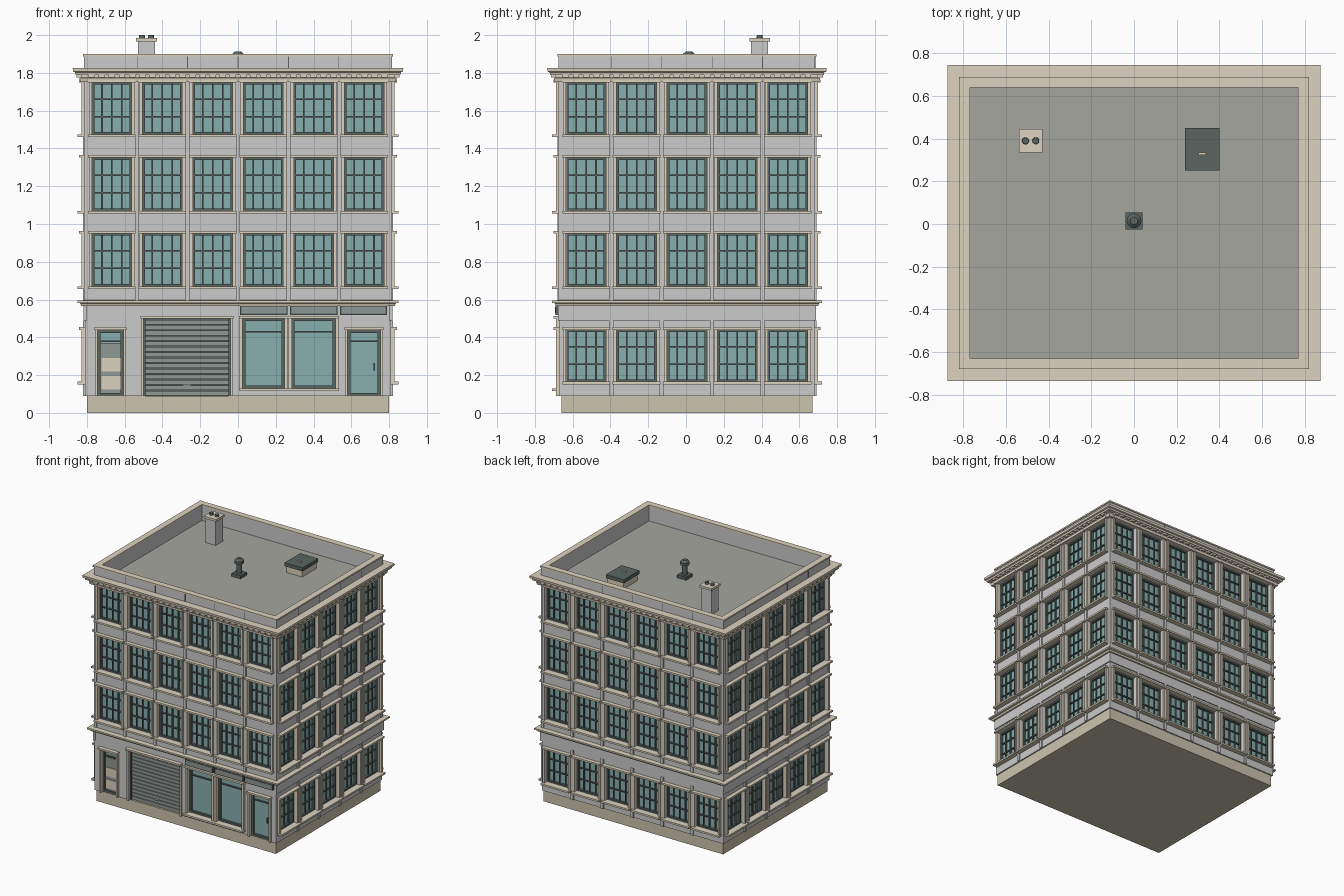
import bpy, bmesh
from mathutils import Matrix, Vector

if "Cube" in bpy.data.objects:
    bpy.data.objects.remove(bpy.data.objects["Cube"])

HX, HY, YC = 0.80, 0.665, 0.005          # wall half sizes and centre offset
BAY, ROOF = 0.267, 1.77

COL = {
    "tan": (0.72, 0.65, 0.52), "stone": (0.60, 0.55, 0.42),
    "dark": (0.10, 0.13, 0.12), "glass": (0.25, 0.43, 0.43),
    "roof": (0.37, 0.38, 0.34), "shutter": (0.28, 0.32, 0.31),
}
MATS = {}
for n, c in COL.items():
    MATS[n] = bpy.data.materials.new(n)
    MATS[n].diffuse_color = (*c, 1)
parts = {}


def bm_for(name, mat):
    if name not in parts:
        parts[name] = (bmesh.new(), mat)
    return parts[name][0]


def block(name, mat, a, b):
    """Axis-aligned box between two world corners."""
    a, b = Vector(a), Vector(b)
    s = b - a
    m = Matrix.Translation((a + b) / 2) @ Matrix.Diagonal((abs(s.x), abs(s.y), abs(s.z), 1))
    bmesh.ops.create_cube(bm_for(name, mat), size=1, matrix=m)


def cyl(name, mat, x, y, z0, z1, r1, r2, n=12):
    bmesh.ops.create_cone(bm_for(name, mat), cap_ends=True, segments=n, radius1=r1, radius2=r2,
                          depth=z1 - z0, matrix=Matrix.Translation((x, y, (z0 + z1) / 2)))


def face_pt(side, u, d, z):
    """Facade coordinates (along, outward, up) to world."""
    x, y = {"front": (u, -HY - d), "right": (HX + d, u),
            "back": (-u, HY + d), "left": (-HX - d, -u)}[side]
    return (x, y + YC, z)


def fbox(name, mat, side, u0, u1, d0, d1, z0, z1):
    block(name, mat, face_pt(side, u0, d0, z0), face_pt(side, u1, d1, z1))


def ring(name, mat, profile):
    """Mitred moulding: closed (outward, z) profile run round the building."""
    bm = bm_for(name, mat)
    rows = [[bm.verts.new((sx * (HX + d), sy * (HY + d) + YC, z))
             for sx, sy in ((-1, -1), (1, -1), (1, 1), (-1, 1))] for d, z in profile]
    for i, r in enumerate(rows):
        q = rows[(i + 1) % len(rows)]
        for k in range(4):
            j = (k + 1) % 4
            bm.faces.new((r[k], r[j], q[j], q[k]))


def wall(side, z0, z1, openings):
    """Wall slab left solid around rectangular openings."""
    h = HX + 0.01 if side in ("front", "back") else HY - 0.03
    cur = -h
    for u0, u1, a, b in sorted(openings):
        fbox("walls", None, side, cur, u0, -0.03, 0.01, z0, z1)
        if a > z0:
            fbox("walls", None, side, u0, u1, -0.03, 0.01, z0, a)
        if b < z1:
            fbox("walls", None, side, u0, u1, -0.03, 0.01, b, z1)
        cur = u1
    fbox("walls", None, side, cur, h, -0.03, 0.01, z0, z1)


def pane(side, u0, u1, z0, z1, cols=(), rows=(), b=0.012):
    """Glass, dark border and glazing bars at fractions of the opening."""
    fbox("window_glass", "glass", side, u0, u1, -0.034, -0.022, z0, z1)
    F = ("window_frames", "dark", side)
    for a, c in ((u0, u0 + b), (u1 - b, u1)):
        fbox(*F, a, c, -0.03, -0.004, z0, z1)
    for a, c in ((z0, z0 + b), (z1 - b, z1)):
        fbox(*F, u0 + b, u1 - b, -0.03, -0.004, a, c)
    for t in cols:
        u = u0 + t * (u1 - u0)
        fbox(*F, u - 0.004, u + 0.004, -0.03, -0.012, z0 + b, z1 - b)
    for t in rows:
        z = z0 + t * (z1 - z0)
        fbox(*F, u0 + b, u1 - b, -0.03, -0.010, z - 0.004, z + 0.004)


def casing(side, u0, u1, z0, z1, sill=True, w=0.017):
    C = ("window_casings", "tan", side)
    fbox(*C, u0 - w, u0, -0.02, 0.028, z0, z1)
    fbox(*C, u1, u1 + w, -0.02, 0.028, z0, z1)
    fbox("lintels", "tan", side, u0 - w - 0.004, u1 + w + 0.004, -0.02, 0.042, z1, z1 + 0.014)
    if sill:
        fbox("sills", "tan", side, u0 - w - 0.004, u1 + w + 0.004, -0.02, 0.05, z0 - 0.014, z0)


# Plinth, core and roof deck
block("plinth", "stone", (-HX, YC - HY, 0), (HX, YC + HY, 0.09))
block("core", None, (-HX + .032, YC - HY + .032, 0.09), (HX - .032, YC + HY - .032, ROOF - 0.02))
block("roof_deck", "roof", (-HX + .02, YC - HY + .02, ROOF - 0.02), (HX - .02, YC + HY - .02, ROOF))

# Regular window grid on every side; front ground floor is a shopfront
for side, n in (("front", 6), ("right", 5), ("back", 6), ("left", 5)):
    centres = [(i - (n - 1) / 2) * BAY for i in range(n)]
    floors = [(0.57, 1.0, 0.67, 0.95), (1.0, 1.4, 1.07, 1.352), (1.4, 1.77, 1.475, 1.75)]
    if side != "front":
        floors.insert(0, (0.09, 0.57, 0.165, 0.44))
    for z0, z1, a, b in floors:
        wall(side, z0, z1, [(c - 0.105, c + 0.105, a, b) for c in centres])
        for c in centres:
            pane(side, c - 0.105, c + 0.105, a, b, (0.25, 0.5, 0.75), (0.34, 0.67))
            casing(side, c - 0.105, c + 0.105, a, b)
    # Slim pilasters between bays, and modillions under the cornice
    for c in centres[:-1]:
        u = c + BAY / 2
        fbox("pilasters", None, side, u - 0.011, u + 0.011, 0, 0.02, 0.59, 1.76)
        if side != "front":
            fbox("pilasters", None, side, u - 0.011, u + 0.011, 0, 0.02, 0.09, 0.49)
    h = HX if n == 6 else HY
    for s in (-1, 1):
        fbox("pilasters", None, side, s * (h - 0.008), s * (h + 0.014), -0.01, 0.014, 0.59, 1.76)
    if side != "front":
        fbox("fascia_band", None, side, -h - 0.018, h + 0.018, 0, 0.018, 0.49, 0.57)
    m = n * 5
    for i in range(m):
        u = (i + 0.5 - m / 2) * BAY / 5
        fbox("modillions", "tan", side, u - 0.017, u + 0.017, 0.02, 0.056, 1.775, 1.791)

# String course, cornice, parapet and coping
ring("string_course", "tan", [(0, .567), (.03, .567), (.035, .58), (.05, .583), (.05, .595), (0, .597)])
ring("cornice", "tan", [(0, 1.752), (.035, 1.752), (.04, 1.774), (.03, 1.775), (.03, 1.789),
                        (.06, 1.789), (.062, 1.803), (.073, 1.807), (.075, 1.825), (0, 1.825)])
ring("parapet", None, [(-.028, ROOF - .02), (.014, ROOF - .02), (.014, 1.89), (-.028, 1.89)])
ring("parapet_coping", "tan", [(-.03, 1.888), (.02, 1.888), (.02, 1.9), (-.03, 1.9)])
for side, n in (("front", 6), ("right", 5), ("back", 6), ("left", 5)):
    for i in range(1, n):
        u = (i - n / 2) * BAY
        fbox("parapet_joints", "dark", side, u - 0.002, u + 0.002, 0.012, 0.0155, 1.825, 1.888)

# Shopfront wall and openings
F = "front"
door_l, garage = (-0.745, -0.605, 0.09, 0.44), (-0.50, -0.04, 0.09, 0.50)
shops = [(0.025, 0.245, 0.13, 0.50), (0.285, 0.515, 0.13, 0.50)]
door_r = (0.58, 0.755, 0.09, 0.44)
wall(F, 0.09, 0.57, [door_l, garage, *shops, door_r])
for o in shops:
    pane(F, *o, rows=(0.81,), b=0.014)
    casing(F, *o)
for o in (door_l, door_r):
    pane(F, *o, rows=(0.83,), b=0.016)
    casing(F, *o, sill=False, w=0.012)

# Left door panels, right door handle
fbox("door_panels", "shutter", F, -0.735, -0.615, -0.03, -0.014, 0.10, 0.37)
for a, b in ((0.125, 0.195), (0.22, 0.29)):
    fbox("door_plates", "tan", F, -0.722, -0.622, -0.02, -0.008, a, b)
fbox("door_handle", "dark", F, 0.717, 0.725, -0.03, 0.0, 0.225, 0.265)

# Roller shutter with overlapping slats
g0, g1 = garage[:2]
casing(F, *garage, sill=False, w=0.012)
for i in range(14):
    z = 0.092 + i * 0.029
    fbox("shutter_slats", "shutter", F, g0 + .008, g1 - .008, -0.034, -0.012, z, z + 0.024)
fbox("shutter_back", "dark", F, g0, g1, -0.034, -0.02, 0.09, 0.50)
for a, b in ((g0, g0 + 0.01), (g1 - 0.01, g1)):
    fbox("shutter_rails", "dark", F, a, b, -0.03, 0.0, 0.09, 0.50)
fbox("shutter_handle", "tan", F, -0.29, -0.25, -0.015, 0.0, 0.143, 0.151)

# Blank fascia panels above the shop
for a, b in ((0.01, 0.262), (0.275, 0.527), (0.54, 0.79)):
    fbox("fascia_panels", "dark", F, a, b, 0.0, 0.03, 0.518, 0.566)
    fbox("fascia_insets", "shutter", F, a + .008, b - .008, 0.02, 0.033, 0.525, 0.56)

# Chimney with two flues
cx, cy = -0.485, 0.39
block("chimney", None, (cx - .045, cy - .045, ROOF - .01), (cx + .045, cy + .045, 1.97))
block("chimney_cap", "tan", (cx - .055, cy - .055, 1.967), (cx + .055, cy + .055, 1.985))
for dx in (-0.024, 0.024):
    cyl("chimney_flues", "dark", cx + dx, cy, 1.98, 2.0, 0.017, 0.015)

# Roof vent
block("vent_base", "dark", (-.04, -.025, ROOF), (.04, .055, 1.795))
cyl("vent_pipe", "dark", 0, 0.015, 1.79, 1.885, 0.022, 0.020)
cyl("vent_cap", "dark", 0, 0.015, 1.875, 1.897, 0.035, 0.035)
cyl("vent_cap", "dark", 0, 0.015, 1.897, 1.912, 0.035, 0.018)

# Roof hatch
block("hatch_curb", "tan", (.25, .26, ROOF), (.39, .44, 1.825))
block("hatch_lid", "dark", (.24, .25, 1.822), (.40, .45, 1.85))
block("hatch_handle", "tan", (.303, .323, 1.848), (.337, .335, 1.86))

for name, (bm, mat) in parts.items():
    bmesh.ops.recalc_face_normals(bm, faces=bm.faces)
    me = bpy.data.meshes.new(name)
    bm.to_mesh(me)
    bm.free()
    if mat:
        me.materials.append(MATS[mat])
    bpy.context.collection.objects.link(bpy.data.objects.new(name, me))

for m in bpy.data.materials:
    if m.users and not m.is_grease_pencil:
        m.use_nodes = True
        m.node_tree.nodes["Principled BSDF"].inputs["Base Color"].default_value = m.diffuse_color
